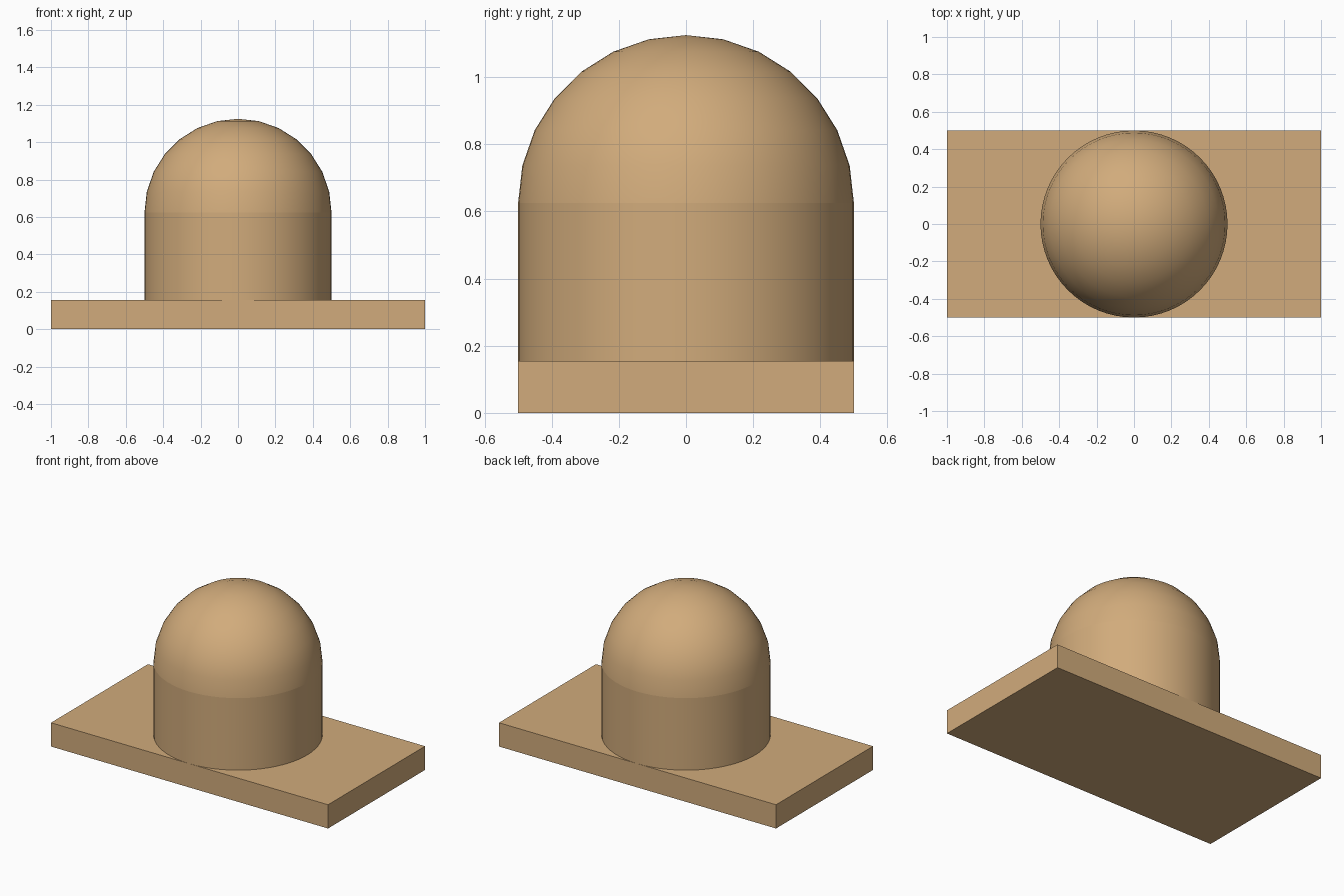
import bpy
import bmesh
import math

cube = bpy.data.objects.get("Cube")
if cube:
    bpy.data.objects.remove(cube, do_unlink=True)

RADIUS = 0.5
BASE_TOP = 0.155
SPRING = 0.625   # height where the dome starts
SEGMENTS = 64
RINGS = 7

# Single tan colour
tan = bpy.data.materials.new("tan")
tan.use_nodes = True
colour = (0.64, 0.41, 0.20, 1.0)
tan.diffuse_color = colour
tan.node_tree.nodes["Principled BSDF"].inputs["Base Color"].default_value = colour


def finish(name, bm, smooth):
    bmesh.ops.recalc_face_normals(bm, faces=bm.faces)
    mesh = bpy.data.meshes.new(name)
    bm.to_mesh(mesh)
    bm.free()
    mesh.materials.append(tan)
    obj = bpy.data.objects.new(name, mesh)
    bpy.context.collection.objects.link(obj)
    if smooth:
        bpy.ops.object.select_all(action='DESELECT')
        obj.select_set(True)
        bpy.context.view_layer.objects.active = obj
        bpy.ops.object.shade_smooth_by_angle(angle=math.radians(35))
    return obj


def lathe(name, profile):
    """Spin an (r, z) profile around the z axis."""
    bm = bmesh.new()
    verts = [bm.verts.new((r, 0, z)) for r, z in profile]
    edges = [bm.edges.new(pair) for pair in zip(verts, verts[1:])]
    bmesh.ops.spin(bm, geom=verts + edges, cent=(0, 0, 0), axis=(0, 0, 1),
                   angle=math.tau, steps=SEGMENTS, use_duplicate=False)
    bmesh.ops.remove_doubles(bm, verts=bm.verts, dist=1e-5)
    return finish(name, bm, True)


# Flat rectangular base slab
bm = bmesh.new()
bmesh.ops.create_cube(bm, size=1)
bmesh.ops.scale(bm, vec=(2, 1, BASE_TOP), verts=bm.verts)
bmesh.ops.translate(bm, vec=(0, 0, BASE_TOP / 2), verts=bm.verts)
finish("base_slab", bm, False)

# Upright round wall standing on the slab
lathe("round_wall", [(RADIUS, BASE_TOP), (RADIUS, SPRING)])

# Faceted-profile dome closing the wall
arc = [math.radians(90 * i / RINGS) for i in range(RINGS + 1)]
lathe("dome", [(RADIUS * math.cos(a), SPRING + RADIUS * math.sin(a)) for a in arc])
